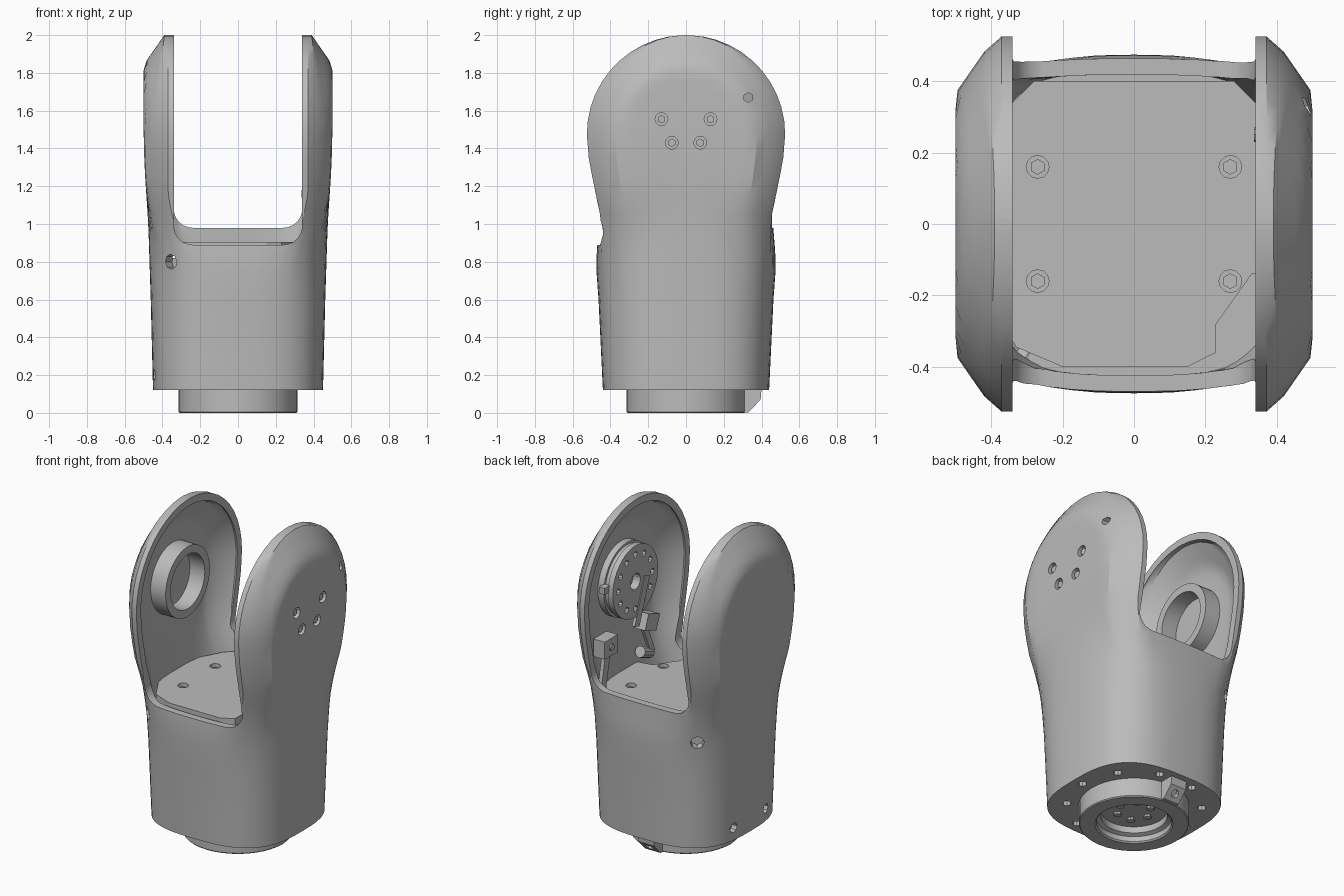
import bpy, bmesh
from math import sin, cos, pi, radians, sqrt, hypot
from mathutils import Vector, Matrix

if "Cube" in bpy.data.objects:
    bpy.data.objects.remove(bpy.data.objects["Cube"])

GREY = (0.5, 0.5, 0.5, 1)
grey = bpy.data.materials.new("plain grey")
grey.use_nodes = True
grey.diffuse_color = GREY
grey.node_tree.nodes["Principled BSDF"].inputs["Base Color"].default_value = GREY

PIVOT, RADIUS, RIM = 1.475, 0.525, 0.39


def finish(name, bm):
    bmesh.ops.recalc_face_normals(bm, faces=bm.faces)
    mesh = bpy.data.meshes.new(name)
    bm.to_mesh(mesh)
    bm.free()
    mesh.materials.append(grey)
    ob = bpy.data.objects.new(name, mesh)
    bpy.context.collection.objects.link(ob)
    return ob


def smooth(ob, angle=28):
    bpy.ops.object.select_all(action='DESELECT')
    ob.select_set(True)
    bpy.context.view_layer.objects.active = ob
    bpy.ops.object.shade_smooth_by_angle(angle=radians(angle))


def loft(name, rings):
    bm = bmesh.new()
    loops = [[bm.verts.new(p) for p in ring] for ring in rings]
    n = len(loops[0])
    for a, b in zip(loops, loops[1:]):
        for i in range(n):
            bm.faces.new((a[i], a[(i + 1) % n], b[(i + 1) % n], b[i]))
    bm.faces.new(loops[0])
    bm.faces.new(loops[-1])
    return finish(name, bm)


def lathe(name, profile, loc, axis=(0, 0, 1), n=40):
    # closed (radius, height) profile turned about an axis
    turn = Matrix.Translation(loc) @ Vector(axis).to_track_quat('Z', 'Y').to_matrix().to_4x4()
    bm = bmesh.new()
    verts = [bm.verts.new((r, 0, h)) for r, h in profile]
    edges = [bm.edges.new((verts[i - 1], verts[i])) for i in range(len(verts))]
    bmesh.ops.spin(bm, geom=verts + edges, axis=(0, 0, 1), cent=(0, 0, 0),
                   steps=n, angle=2 * pi)
    bmesh.ops.remove_doubles(bm, verts=bm.verts, dist=0.0005)
    bm.transform(turn)
    ob = finish(name, bm)
    smooth(ob)
    return ob


def cylinder(name, loc, axis, r, depth, n=12):
    bm = bmesh.new()
    turn = Matrix.Translation(loc) @ Vector(axis).to_track_quat('Z', 'Y').to_matrix().to_4x4()
    bmesh.ops.create_cone(bm, cap_ends=True, segments=n, radius1=r, radius2=r,
                          depth=depth, matrix=turn)
    return finish(name, bm)


def box(name, loc, size, tilt=0):
    bm = bmesh.new()
    bmesh.ops.create_cube(bm, size=1, matrix=Matrix.Translation(loc)
                          @ Matrix.Rotation(tilt, 4, 'X') @ Matrix.Diagonal((*size, 1)))
    return finish(name, bm)


def cut(ob, cutter):
    mod = ob.modifiers.new("cut", 'BOOLEAN')
    mod.operation, mod.solver, mod.object = 'DIFFERENCE', 'EXACT', cutter
    bpy.ops.object.select_all(action='DESELECT')
    ob.select_set(True)
    bpy.context.view_layer.objects.active = ob
    bpy.ops.object.modifier_apply(modifier=mod.name)
    bpy.data.objects.remove(cutter)


def lerp(table, z):
    if z <= table[0][0]:
        return table[0][1]
    for (z0, a), (z1, b) in zip(table, table[1:]):
        if z <= z1:
            return a + (b - a) * (z - z0) / (z1 - z0)
    return table[-1][1]


WIDTH = [(0.12, 0.45), (0.6, 0.462), (1.0, 0.475), (1.3, 0.495), (1.5, 0.5)]
BODY_DEPTH = [(0.12, 0.44), (0.6, 0.463), (0.98, 0.495)]
EAR_DEPTH = [(0.7, 0.42), (1.0, 0.44), (1.1, 0.465), (1.2, 0.487), (1.35, 0.515), (PIVOT, RADIUS)]


def section(z, inset=0, steps=14):
    # rounded body outline blending into the chamfered ear outline
    wide, radius, rim = lerp(WIDTH, z) - inset, RADIUS - inset, RIM - inset * 0.5
    body_y = lerp(BODY_DEPTH, z) - inset
    up = max(0, z - PIVOT)
    ear_y = sqrt(max(0, radius ** 2 - up ** 2)) if up else lerp(EAR_DEPTH, z) - inset
    blend = min(1, max(0, (z - 0.7) / 0.5))
    blend = blend * blend * (3 - 2 * blend)
    quarter = []
    for i in range(steps + 1):
        s = i / steps
        a = s * pi / 2
        bx, by = wide * max(0, cos(a)) ** 0.69, body_y * sin(a) ** 0.69
        if s <= 0.7:
            ey = ear_y * s / 0.7
            v = hypot(ey, up) / radius if up else s / 0.7
            ex = rim + (wide - rim) * min(1, max(0, (1 - v) / 0.3))
        else:
            ey, ex = ear_y, rim * (1 - s) / 0.3
        quarter.append((bx + (ex - bx) * blend, by + (ey - by) * blend))
    quarter[-1] = (0, quarter[-1][1])
    half = quarter + [(-x, y) for x, y in quarter[-2::-1]]
    full = half + [(x, -y) for x, y in half[-2:0:-1]]
    return [(x, y, z) for x, y in full]


def levels(start, inset):
    low = [start] + [z for z in (0.3, 0.6, 0.75, 0.85, 0.95, 1.05, 1.15, 1.25, 1.35) if z > start]
    return low + [PIVOT + (RADIUS - inset) * sin(radians(a)) for a in range(0, 90, 8)] \
        + [PIVOT + (RADIUS - inset) * sin(radians(88.5))]


# forked shell: outer form, inner cavity, slot with rounded floor
shell = loft("forked_shell", [section(z) for z in levels(0.12, 0)])
cut(shell, loft("cavity", [section(z, 0.045) for z in levels(0.82, 0.045)]))
for floor, y0, y1 in ((0.89, -1, 0.01), (0.98, -0.01, 1)):
    arc = [(0.24 + 0.1 * sin(a), floor + 0.1 - 0.1 * cos(a))
           for a in [radians(15 * k) for k in range(7)]]
    outline = [(-x, z) for x, z in arc] + [(-0.34, 2.2), (0.34, 2.2)] + arc[::-1]
    cut(shell, loft("slot", [[(x, y, z) for x, z in outline] for y in (y0, y1)]))

# bolt holes: ear, underside, lower sides and front/back ports
ear_bolts = [(-0.13, 1.555), (0.13, 1.555), (-0.075, 1.43), (0.075, 1.43)]
for y, z in ear_bolts:
    cut(shell, cylinder("hole", (0.5, y, z), (1, 0, 0), 0.034, 0.06))
    cylinder("ear_bolt", (0.478, y, z), (1, 0, 0), 0.022, 0.02, 6)
cut(shell, cylinder("hole", (0.47, 0.33, 1.67), (1, 0, 0), 0.026, 0.14, 6))
for k in range(10):
    a = radians(36 * k)
    x, y = 0.385 * cos(a), 0.385 * sin(a)
    cut(shell, cylinder("hole", (x, y, 0.13), (0, 0, 1), 0.026, 0.08, 8))
    cylinder("base_bolt", (x, y, 0.16), (0, 0, 1), 0.016, 0.03, 6)
for side in (-1, 1):
    cut(shell, cylinder("hole", (-0.46, side * 0.16, 0.2), (1, 0, 0), 0.03, 0.1, 8))
    cut(shell, cylinder("port", (-0.36, side * 0.4, 0.8), (-0.6, side * 0.8, 0), 0.04, 0.14, 8))
smooth(shell)

# floor plate with a cable notch and four bolts
plate_outline = [(-0.2, -0.4), (0.15, -0.4), (0.23, -0.36), (0.23, -0.28), (0.33, -0.14),
                 (0.425, -0.12), (0.425, 0.18), (0.34, 0.34), (0.28, 0.4),
                 (-0.28, 0.4), (-0.34, 0.34), (-0.425, 0.18), (-0.425, -0.18), (-0.33, -0.345)]
plate = loft("floor_plate", [[(x, y, z) for x, y in plate_outline] for z in (0.85, 0.905)])
for x in (-0.27, 0.27):
    for y in (-0.16, 0.16):
        cut(plate, cylinder("hole", (x, y, 0.9), (0, 0, 1), 0.032, 0.07))
        cylinder("plate_bolt", (x, y, 0.872), (0, 0, 1), 0.022, 0.03, 6)

# base collar with stepped recess, recessed screws and rear key block
lathe("base_collar", [(0, 0.09), (0.19, 0.09), (0.19, 0.05), (0.215, 0.04), (0.215, 0.008),
                      (0.223, 0), (0.31, 0), (0.315, 0.006), (0.315, 0.13), (0, 0.13)], (0, 0, 0))
for k in range(6):
    a = radians(60 * k)
    cylinder("collar_screw", (0.1 * cos(a), 0.1 * sin(a), 0.085), (0, 0, 1), 0.022, 0.02, 8)
key_side = [(0.29, 0.002), (0.33, 0.002), (0.395, 0.07), (0.4, 0.13), (0.29, 0.13)]
key = loft("rear_key", [[(x, y, z) for y, z in key_side] for x in (-0.055, 0.055)])
cut(key, cylinder("hole", (0, 0.365, 0.035), (0, 0.7, -0.7), 0.025, 0.06, 8))

# plain bearing ring inside the right ear
lathe("bearing_ring", [(0.17, 0), (0.22, 0), (0.22, 0.115), (0.17, 0.115)],
      (-0.465, 0, PIVOT), (1, 0, 0))

# stepped hub inside the left ear, with a ring of holes
hub = lathe("hub", [(0, 0), (0.2, 0), (0.23, 0.01), (0.23, 0.05), (0.215, 0.05), (0.215, 0.075),
                    (0.225, 0.075), (0.225, 0.11), (0, 0.11)], (0.462, 0, PIVOT), (-1, 0, 0))
for k in range(12):
    a = radians(30 * k)
    cut(hub, cylinder("hole", (0.352, 0.17 * cos(a), PIVOT + 0.17 * sin(a)), (1, 0, 0), 0.018, 0.05, 8))
cut(hub, cylinder("bore", (0.352, 0, PIVOT), (1, 0, 0), 0.05, 0.1, 16))
box("hub_lug", (0.4, 0.24, PIVOT + 0.03), (0.04, 0.05, 0.04))

# sensor blocks and straps below the hub
box("sensor_lever", (0.356, -0.06, 1.33), (0.02, 0.05, 0.3), 0.35)
box("upper_sensor", (0.385, -0.16, 1.16), (0.08, 0.12, 0.1), 0.35)
box("sensor_strap", (0.37, -0.15, 1.05), (0.02, 0.04, 0.2), -0.4)
cylinder("cable_plug", (0.385, -0.14, 0.97), (0, 1, 0.4), 0.035, 0.1, 10)
box("rear_sensor", (0.385, 0.25, 1.16), (0.08, 0.13, 0.11))
box("rear_sensor_strap", (0.37, 0.29, 1.0), (0.025, 0.05, 0.3), 0.2)
cylinder("sensor_screw", (0.342, 0.25, 1.16), (1, 0, 0), 0.02, 0.012, 8)
